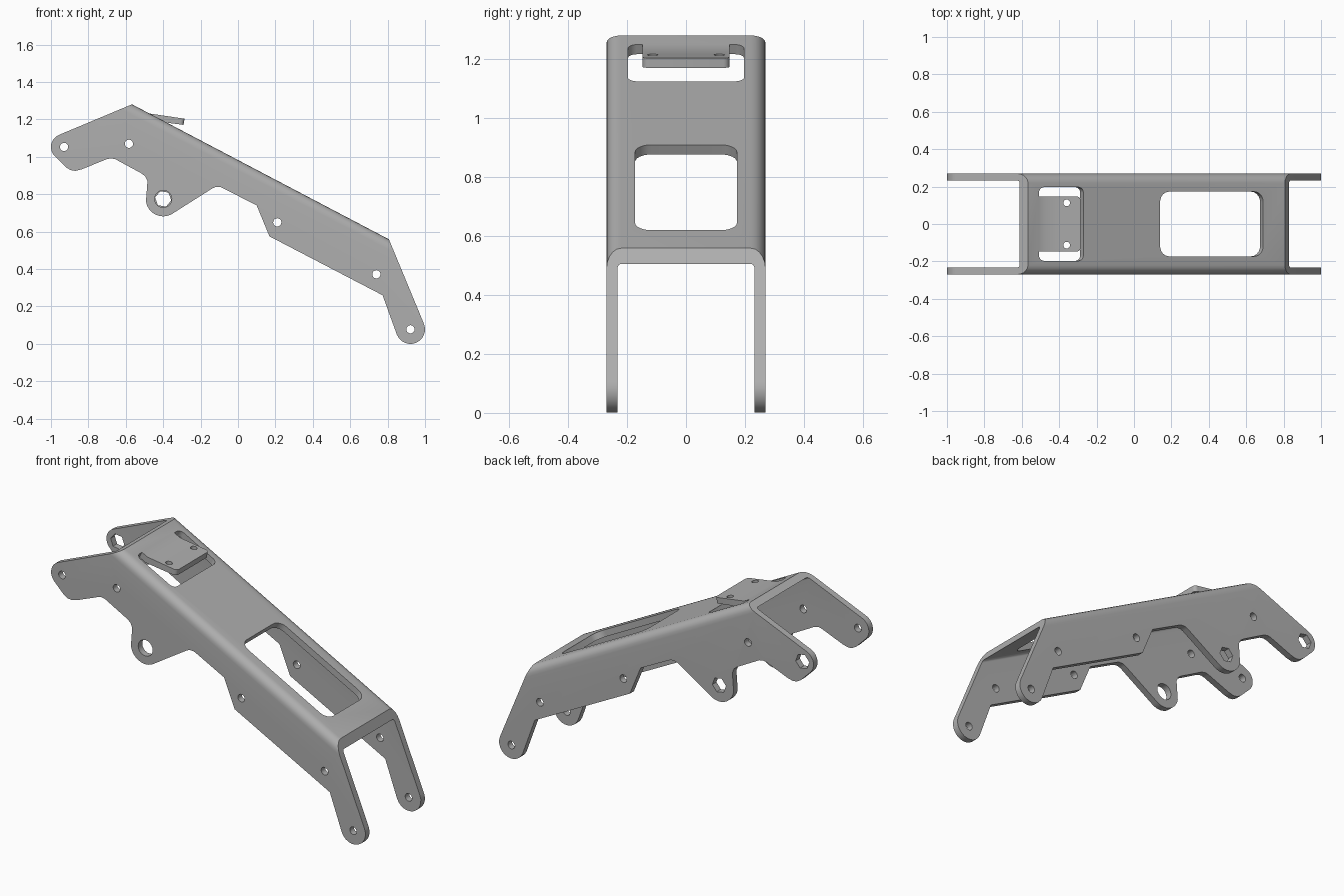
import bpy, bmesh
from math import sin, cos, radians
from mathutils import Vector

if "Cube" in bpy.data.objects:
    bpy.data.objects.remove(bpy.data.objects["Cube"], do_unlink=True)

HALF, T = 0.27, 0.037                      # half width, sheet thickness
CREST = Vector((-0.567, 0, 1.281))         # upper rear end of the sloped top
FOOT = Vector((0.807, 0, 0.559))           # lower front end of the sloped top
U = (FOOT - CREST).normalized()
N = Vector((-U.z, 0, U.x))
Y = Vector((0, 1, 0))

steel = bpy.data.materials.new("grey steel")
steel.use_nodes = True
steel.diffuse_color = (0.43, 0.43, 0.43, 1)
steel.node_tree.nodes["Principled BSDF"].inputs["Base Color"].default_value = (0.43, 0.43, 0.43, 1)


def arc(cx, cy, r, a0, a1, n=12):
    return [(cx + r * cos(radians(a0 + (a1 - a0) * i / n)),
             cy + r * sin(radians(a0 + (a1 - a0) * i / n))) for i in range(n + 1)]


def on_slope(s, y, n=0):
    return CREST + U * s + Y * y + N * n


def prisms(name, parts):
    """One object from several (outline, extrusion vector) pairs."""
    bm = bmesh.new()
    for pts, vec in parts:
        face = bm.faces.new([bm.verts.new(p) for p in pts])
        top = bmesh.ops.extrude_face_region(bm, geom=[face])
        bmesh.ops.translate(bm, vec=vec, verts=[g for g in top["geom"] if isinstance(g, bmesh.types.BMVert)])
    bmesh.ops.recalc_face_normals(bm, faces=bm.faces)
    mesh = bpy.data.meshes.new(name)
    bm.to_mesh(mesh)
    bm.free()
    mesh.materials.append(steel)
    obj = bpy.data.objects.new(name, mesh)
    bpy.context.collection.objects.link(obj)
    return obj


def combine(obj, cutter, operation):
    mod = obj.modifiers.new("cut", "BOOLEAN")
    mod.operation, mod.object, mod.solver = operation, cutter, "EXACT"
    bpy.context.view_layer.objects.active = obj
    bpy.ops.object.modifier_apply(modifier=mod.name)
    bpy.data.objects.remove(cutter, do_unlink=True)


def smooth(obj):
    bpy.ops.object.select_all(action="DESELECT")
    obj.select_set(True)
    bpy.context.view_layer.objects.active = obj
    bpy.ops.object.shade_smooth_by_angle(angle=radians(32))


# Folded channel: U section with rounded bends, swept along the slope
R_OUT = 0.05
R_IN = R_OUT - T
right_half = [(HALF, -1.3)] + arc(HALF - R_OUT, -R_OUT, R_OUT, 0, 90, 5)
inner_half = arc(HALF - R_OUT, -R_OUT, R_IN, 90, 0, 5) + [(HALF - T, -1.3)]
section = right_half + [(-y, n) for y, n in reversed(right_half)]
section += [(-y, n) for y, n in reversed(inner_half)] + inner_half
channel = prisms("folded_frame", [([on_slope(-0.7, y, n) for y, n in section], U * 3.1)])

# Side outline trims both cheeks and the ends of the top
outline = [(-0.521, 1.300)]
outline += arc(-0.93, 1.053, 0.07, 112, 224)
outline += [(-0.92, 0.944), (-0.895, 0.929), (-0.87, 0.925), (-0.837, 0.933),
            (-0.70, 0.988), (-0.68, 0.992), (-0.655, 0.987),
            (-0.515, 0.911), (-0.495, 0.895), (-0.484, 0.87)]
outline += arc(-0.40, 0.775, 0.093, 188, 302)
outline += [(-0.136, 0.832), (-0.118, 0.839), (-0.092, 0.838), (-0.067, 0.826),
            (0.1, 0.74), (0.168, 0.575), (0.773, 0.26)]
outline += arc(0.922, 0.078, 0.078, 202, 382)
outline += [(0.788, 0.605)]
trim = prisms("side_trim", [([(x, -0.5, z) for x, z in outline], Y)])
combine(channel, trim, "INTERSECT")


# Pivot and bolt holes
def hole(x, z, r, y0, depth, sides=20, turn=0):
    ring = arc(x, z, r, turn, turn + 360, sides)[:-1]
    return [(px, y0, pz) for px, pz in ring], Y * depth


holes = [hole(x, z, 0.022, -0.4, 0.8) for x, z in
         [(-0.583, 1.07), (0.21, 0.65), (0.74, 0.372), (0.922, 0.078)]]
holes += [hole(-0.93, 1.053, 0.022, -0.4, 0.3), hole(-0.40, 0.775, 0.046, -0.4, 0.3)]
holes += [hole(x, z, 0.044, 0.1, 0.3, 6, -10) for x, z in [(-0.93, 1.053), (-0.40, 0.775)]]
combine(channel, prisms("hole_cutter", holes), "DIFFERENCE")


# Rounded openings in the sloped top
def window(s0, s1, w, r):
    pts = []
    for s, y, a in [(s1 - r, w - r, 0), (s0 + r, w - r, 90), (s0 + r, r - w, 180), (s1 - r, r - w, 270)]:
        pts += arc(s, y, r, a, a + 90, 6)
    return [on_slope(s, y, -0.06) for s, y in pts], N * 0.12


SLOT = 0.067
combine(channel, prisms("window_cutter", [window(SLOT, 0.335, 0.197, 0.03),
                                          window(0.798, 1.421, 0.173, 0.055)]), "DIFFERENCE")
smooth(channel)

# Mounting tab bent up out of the upper opening
TAB = 0.147
profile = [on_slope(SLOT, -TAB), on_slope(0.106, -TAB), Vector((-0.286, -TAB, 1.204)),
           Vector((-0.291, -TAB, 1.171)), on_slope(0.112, -TAB, -T), on_slope(SLOT, -TAB, -T)]
tab = prisms("mounting_tab", [(profile, Y * TAB * 2)])
bm = bmesh.new()
bm.from_mesh(tab.data)
corners = [e for e in bm.edges if all(v.co.x > -0.3 for v in e.verts)
           and abs(e.verts[0].co.y - e.verts[1].co.y) < 0.01]
bmesh.ops.bevel(bm, geom=corners, offset=0.02, segments=4, profile=0.5, affect="EDGES")
bm.to_mesh(tab.data)
bm.free()
bolts = [([(x, y, 1.1) for x, y in arc(-0.36, side * 0.113, 0.018, 0, 360, 16)[:-1]],
          Vector((0, 0, 0.3))) for side in (-1, 1)]
combine(tab, prisms("tab_hole_cutter", bolts), "DIFFERENCE")
smooth(tab)
